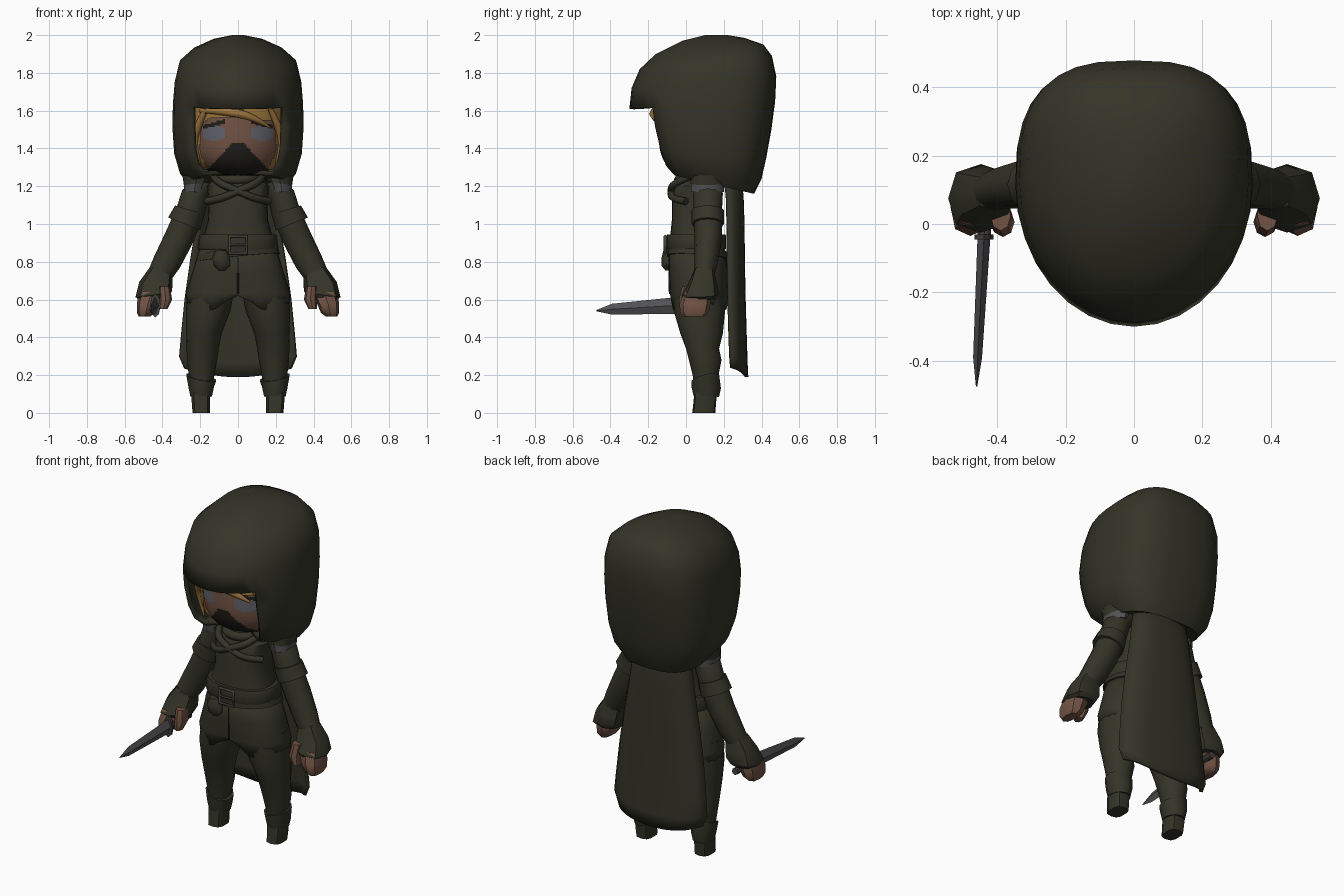
import bpy, bmesh, math


def material(name, r, g, b):
    m = bpy.data.materials.new(name)
    m.diffuse_color = (r, g, b, 1)
    return m


OLIVE = material("olive cloth", .034, .034, .021)
BLACK = material("dark mask cloth", .014, .013, .010)
SKIN = material("skin", .17, .088, .06)
HAIR = material("blond hair", .32, .17, .045)
EYE = material("grey eye", .12, .125, .15)
STEEL = material("steel", .085, .085, .09)
BUCKLE = material("dull buckle metal", .06, .055, .05)


def finish(name, bm, mat, thick=0):
    bmesh.ops.recalc_face_normals(bm, faces=bm.faces[:])
    me = bpy.data.meshes.new(name)
    bm.to_mesh(me)
    bm.free()
    ob = bpy.data.objects.new(name, me)
    bpy.context.collection.objects.link(ob)
    me.materials.append(mat)
    if thick:
        mod = ob.modifiers.new("thickness", 'SOLIDIFY')
        mod.thickness, mod.offset = thick, -1
    return ob


def loft(name, rings, mat, n=16, p=2, pb=None, split=.5, caps=True,
         skip=None, s=1, thick=0, xf=None):
    """Rings are (cx, y_front, y_back, z_front, z_back, rx[, side tilt])."""
    bm = bmesh.new()
    rows = []
    for cx, y0, y1, z0, z1, rx, *tx in rings:
        row, cy = [], y0 + split * (y1 - y0)
        for k in range(n):
            a = 2 * math.pi * k / n
            c, sn = math.cos(a), math.sin(a)
            e = 2 / (pb if pb and c < 0 else p)
            X = rx * math.copysign(abs(sn) ** e, sn)
            d = abs(c) ** e
            y = cy - d * (cy - y0) if c > 0 else cy + d * (y1 - cy)
            z = z0 + (z1 - z0) * (y - y0) / (y1 - y0) + (tx[0] * X if tx else 0)
            co = (s * (cx + X), y, z)
            row.append(bm.verts.new(xf(co) if xf else co))
        rows.append(row)
    for i in range(len(rows) - 1):
        for k in range(n):
            if skip and skip(i, k):
                continue
            j = (k + 1) % n
            bm.faces.new((rows[i][k], rows[i][j], rows[i + 1][j], rows[i + 1][k]))
    if caps:
        bm.faces.new(rows[0])
        bm.faces.new(rows[-1])
    loose = [v for v in bm.verts if not v.link_faces]
    bmesh.ops.delete(bm, geom=loose, context='VERTS')
    return finish(name, bm, mat, thick)


def tube(name, pts, r, mat, cyclic=False):
    cu = bpy.data.curves.new(name, 'CURVE')
    cu.dimensions, cu.bevel_depth, cu.bevel_resolution = '3D', r, 1
    cu.use_fill_caps, cu.resolution_u = True, 6
    sp = cu.splines.new('POLY' if cyclic else 'NURBS')
    sp.points.add(len(pts) - 1)
    for q, (x, y, z, *w) in zip(sp.points, pts):
        q.co, q.radius = (x, y, z, 1), (w[0] if w else 1)
    sp.use_cyclic_u = cyclic
    if not cyclic:
        sp.use_endpoint_u, sp.order_u = True, 3
    cu.materials.append(mat)
    ob = bpy.data.objects.new(name, cu)
    bpy.context.collection.objects.link(ob)


# Hood with the face opening left out, closed underneath
loft("hood", [
    (0, .10, .22, 2, 2, .03), (0, -.02, .31, 1.97, 1.985, .13),
    (0, -.16, .41, 1.90, 1.95, .235), (0, -.245, .455, 1.82, 1.89, .31),
    (0, -.288, .478, 1.72, 1.78, .335), (0, -.30, .472, 1.61, 1.65, .345),
    (0, -.28, .452, 1.52, 1.5, .347), (0, -.24, .425, 1.40, 1.35, .338),
    (0, -.20, .40, 1.32, 1.24, .31), (0, -.14, .36, 1.275, 1.16, .255),
    (0, -.05, .28, 1.27, 1.22, .12), (0, .05, .18, 1.27, 1.25, .03)],
    OLIVE, n=32, pb=2.8, split=.54, thick=.025,
    skip=lambda i, k: i >= 5 and (k < 4 or k >= 28))


# Head, with mask, eyes and brows coloured by position
def head_rings(grow):
    out = []
    for i in range(61):
        t = min(max(i / 60, .002), .998)
        f = grow * (1 - abs(2 * t - 1) ** 3) ** (1 / 3)
        z = 1.255 + .5 * t
        out.append((0, .09 - .235 * f, .09 + .2 * f, z, z, .24 * f))
    return out


head = loft("head", head_rings(1), SKIN, n=128)
for m in (BLACK, EYE):
    head.data.materials.append(m)
for f in head.data.polygons:
    x, y, z = abs(f.center.x), f.center.y, f.center.z
    if z < 1.43 - 1.1 * max(0, x - .03):
        f.material_index = 1
    elif y < .05 and .07 < x < .185 and abs(z - 1.56 + .25 * x) < .011:
        f.material_index = 1
    elif y < .05 and ((x - .125) / .06) ** 2 + ((z - 1.48) / .042) ** 2 < 1:
        f.material_index = 2

# Hair shell trimmed to a swept fringe and side locks
hair = loft("hair", head_rings(1.07), HAIR, n=128)
bm = bmesh.new()
bm.from_mesh(hair.data)
cut = []
for f in bm.faces:
    c = f.calc_center_median()
    fringe = 1.565 - .12 * max(0, c.x) - .5 * max(0, -c.x - .13)
    side = .20 - .5 * max(0, 1.38 - c.z)
    if c.z < 1.29 or (c.y < .1 and c.z < fringe and abs(c.x) < side):
        cut.append(f)
bmesh.ops.delete(bm, geom=cut, context='FACES')
bm.to_mesh(hair.data)
bm.free()
for s in (1, -1):
    tube("side_lock", [(s * .17, -.12, 1.61, .6), (s * .215, -.08, 1.52), (s * .235, -.03, 1.42),
                       (s * .20, -.04, 1.30, .2)], .022, HAIR)
tube("fringe_lock", [(-.2, -.10, 1.6, .5), (-.08, -.17, 1.6), (.08, -.17, 1.57),
                     (.17, -.12, 1.51, .2)], .025, HAIR)

# Torso, neck and crossed collar
loft("torso", [(0, -.09, .2, .86, .86, .2), (0, -.082, .19, .95, .95, .178),
               (0, -.075, .19, 1.02, 1.02, .16), (0, -.075, .19, 1.12, 1.12, .155),
               (0, -.06, .19, 1.2, 1.2, .165), (0, -.02, .16, 1.25, 1.25, .11)], OLIVE, n=24, p=2.5)
loft("neck", [(0, .0, .16, 1.2, 1.2, .09), (0, .0, .16, 1.32, 1.32, .08)], OLIVE)
for s in (1, -1):
    tube("collar_wrap", [(s * .13, .02, 1.25), (s * .11, -.06, 1.22), (0, -.085, 1.175),
                         (-s * .1, -.07, 1.13), (-s * .165, .0, 1.12)], .02, OLIVE)
tube("neck_scarf", [(.1 * math.sin(a), .06 - .1 * math.cos(a), 1.235)
                    for a in [i * math.pi / 8 for i in range(16)]], .025, OLIVE, True)

# Skirt with a notched front hem
skirt = loft("tunic_skirt", [(0, -.09, .2, .9, .9, .195), (0, -.09, .22, .75, .75, .24),
                             (0, -.085, .225, .63, .63, .278), (0, -.08, .225, .57, .57, .27)],
             OLIVE, n=32, p=2.4, caps=False, thick=.015)
for v in skirt.data.vertices:
    if v.co.z < .6:
        x = abs(v.co.x)
        v.co.z += .05 * max(0, 1 - x / .12) - .03 * math.exp(-((x - .16) / .06) ** 2)
tube("skirt_seam", [(0, -.09, .82, .5), (0, -.092, .7), (0, -.086, .63)], .005, BLACK)

# Belts, buckle and pouch
loft("belt", [(0, -.1, .21, .945, .945, .2), (0, -.103, .212, .935, .935, .206),
              (0, -.103, .213, .875, .875, .214), (0, -.1, .21, .865, .865, .208)], OLIVE, n=24, p=2.5)
loft("slanted_belt", [(0, -.1, .215, .87, .85, .208, .1), (0, -.1, .22, .83, .81, .222, .1)],
     OLIVE, n=24, p=2.5)
tube("buckle", [(x * .045, -.11, .89 + z * .045) for x, z in ((-1, -1), (1, -1), (1, 1), (-1, 1))],
     .009, BUCKLE, True)
tube("buckle_pin", [(-.045, -.112, .89), (0, -.115, .89), (.045, -.112, .89)], .006, BUCKLE)
loft("pouch", [(-.09, -.12, -.05, .86, .86, .03), (-.09, -.13, -.05, .82, .82, .05),
               (-.085, -.13, -.05, .78, .78, .045), (-.085, -.11, -.06, .755, .755, .02)], OLIVE, n=10)

# Limbs, mirrored left and right
for s in (1, -1):
    loft("leg", [(.14, -.06, .2, .68, .68, .125), (.158, -.065, .207, .54, .54, .118),
                 (.18, -.03, .195, .42, .42, .094), (.187, .0, .175, .34, .34, .085),
                 (.19, .015, .188, .28, .28, .08), (.193, .035, .172, .2, .2, .068),
                 (.195, .045, .165, .12, .12, .055)], OLIVE, s=s)
    loft("boot_cuff", [(.195, .03, .175, .17, .205, .082, .2), (.195, .03, .185, .135, .13, .07),
                       (.195, .04, .175, .09, .085, .06)], OLIVE, n=10, s=s)
    loft("boot", [(.197, .045, .165, .13, .13, .055), (.197, .04, .16, .06, .06, .05),
                  (.195, .033, .155, 0, 0, .047)], OLIVE, n=10, p=3, s=s)
    loft("arm", [(.17, .05, .19, 1.22, 1.22, .05, .2), (.225, .04, .195, 1.16, 1.16, .07, .3),
                 (.255, .04, .19, 1.06, 1.06, .072, .3), (.315, .045, .19, .92, .92, .072, .4),
                 (.375, .045, .17, .80, .80, .068, .45), (.42, .04, .15, .72, .72, .058, .45)],
         OLIVE, n=12, s=s)
    loft("arm_band", [(.255, .03, .2, 1.075, 1.075, .078, .3), (.285, .03, .2, 1.0, 1.0, .085, .4)],
         OLIVE, n=12, s=s)
    loft("gauntlet", [(.405, .04, .15, .75, .75, .058, .45), (.435, .01, .165, .68, .68, .088, .15),
                      (.447, -.025, .175, .625, .63, .096, -.15), (.45, -.01, .155, .60, .60, .075)],
         OLIVE, n=8, p=2.5, s=s)
    loft("hand", [(.455, -.01, .13, .64, .64, .07), (.478, -.035, .13, .575, .575, .058),
                  (.487, -.03, .12, .53, .53, .048), (.495, -.015, .1, .51, .51, .03)],
         SKIN, n=8, p=2.5, s=s)
    loft("thumb", [(.39, -.02, .07, .67, .67, .03), (.383, -.038, .05, .6, .6, .034),
                   (.395, -.03, .03, .55, .55, .022)], SKIN, n=8, s=s)
    loft("shoulder_lining", [(.225, .025, .205, 1.225, 1.225, .066), (.232, .028, .2, 1.17, 1.17, .055)],
         STEEL, n=10, s=s)
    loft("shoulder_plate", [(.2, .07, .16, 1.262, 1.262, .04), (.22, .025, .205, 1.25, 1.25, .078, .1),
                            (.222, .02, .208, 1.215, 1.215, .068, -.15)], OLIVE, n=10, s=s)


# Dagger held forward in the right hand
def forward(co):
    return (co[0], -co[2], co[1])


loft("dagger_blade", [(-.438, .525, .615, .03, .03, .019), (-.457, .52, .578, .39, .39, .013),
                      (-.46, .538, .544, .475, .475, .002)], STEEL, n=4, xf=forward)
loft("dagger_guard", [(-.438, .505, .63, .03, .03, .028), (-.438, .505, .63, .045, .045, .028)],
     BUCKLE, n=8, xf=forward)
loft("dagger_grip", [(-.432, .55, .59, -.15, -.15, .02), (-.438, .55, .59, .04, .04, .02)],
     BUCKLE, n=8, xf=forward)

# Cape hanging from the hood, edges wrapped forward
bm = bmesh.new()
grid = []
for z, w, yc in ((1.27, .17, .29), (1.15, .2, .305), (1.0, .222, .31), (.8, .255, .312),
                 (.6, .283, .316), (.4, .302, .322), (.27, .312, .326), (.19, .285, .33)):
    t = (1.27 - z) / 1.08
    grid.append([bm.verts.new((w * u, yc - .03 * u * u - .055 * u ** 6, z + .045 * u * u * t ** 6))
                 for u in [i / 8 - 1 for i in range(17)]])
for a, b in zip(grid, grid[1:]):
    for k in range(16):
        bm.faces.new((a[k], b[k], b[k + 1], a[k + 1]))
finish("cape", bm, OLIVE, .018)

# Smooth shading with crisp edges
bpy.ops.object.select_all(action='DESELECT')
for ob in bpy.context.scene.objects:
    if ob.type == 'MESH':
        ob.select_set(True)
        bpy.context.view_layer.objects.active = ob
bpy.ops.object.shade_smooth_by_angle(angle=math.radians(40))
